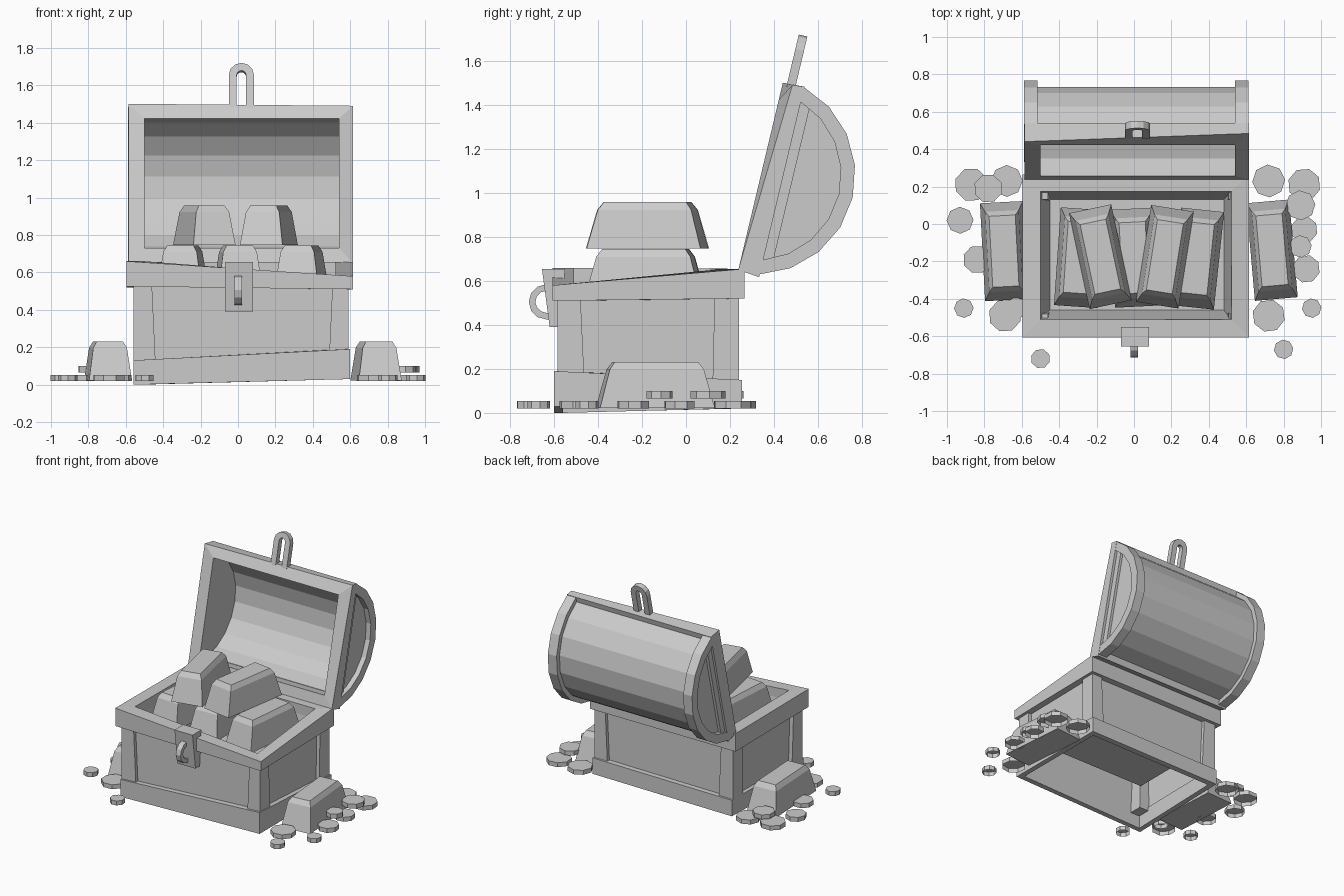
import bpy
import bmesh
import math
from mathutils import Matrix, Vector

cube = bpy.data.objects.get("Cube")
if cube:
    bpy.data.objects.remove(cube, do_unlink=True)

grey = bpy.data.materials.new("plain grey")
grey.use_nodes = True
colour = (0.6, 0.6, 0.6, 1)
grey.diffuse_color = colour
grey.node_tree.nodes["Principled BSDF"].inputs["Base Color"].default_value = colour


def loft(name, rings, closed=False, cap_start=True, cap_end=True):
    """Skin a series of equal point loops into a flat shaded object."""
    bm = bmesh.new()
    loops = [[bm.verts.new(p) for p in ring] for ring in rings]
    pairs = list(zip(loops, loops[1:]))
    if closed:
        pairs.append((loops[-1], loops[0]))
    for a, b in pairs:
        for i in range(len(a)):
            j = (i + 1) % len(a)
            bm.faces.new((a[i], a[j], b[j], b[i]))
    if not closed and cap_start:
        bm.faces.new(loops[0])
    if not closed and cap_end:
        bm.faces.new(loops[-1])
    bmesh.ops.recalc_face_normals(bm, faces=bm.faces)
    mesh = bpy.data.meshes.new(name)
    bm.to_mesh(mesh)
    bm.free()
    mesh.materials.append(grey)
    obj = bpy.data.objects.new(name, mesh)
    bpy.context.collection.objects.link(obj)
    return obj


def rect(x0, x1, y0, y1, z):
    """Rectangle loop: front left edge first; z may hold one height per corner."""
    heights = z if isinstance(z, tuple) else (z,) * 4
    corners = ((x0, y0), (x1, y0), (x1, y1), (x0, y1))
    return [Vector((x, y, h)) for (x, y), h in zip(corners, heights)]


def frame(name, outer, inner, low, high):
    """Rectangular hollow frame."""
    return loft(name, [rect(*outer, low), rect(*outer, high),
                       rect(*inner, high), rect(*inner, low)], closed=True)


# Chest body: uneven base, walls, corner posts and sloping rim
frame("base_band", (-.56, .6, -.6, .255), (-.52, .56, -.56, .21),
      (0, .03, .03, .02), (.13, .19, .15, .14))
loft("walls", [rect(-.53, .565, -.56, .215, .08),
               rect(-.53, .565, -.56, .215, .56)], cap_start=False, cap_end=False)
for side, outer_x, inner_x, shift in (("left", .592, .505, -.02), ("right", -.56, -.46, .02)):
    for end, outer_y, inner_y, slide in (("front", -.585, -.48, .02), ("back", .24, .13, -.01)):
        # Legs widen inwards towards the base
        loft(side + "_" + end + "_post",
             [rect(outer_x, inner_x + shift, outer_y, inner_y + slide, .1),
              rect(outer_x, inner_x, outer_y, inner_y, .53)])
frame("rim", (-.597, .615, -.607, .265), (-.5, .52, -.51, .175),
      (.525, .51, .52, .52), (.66, .58, .655, .655))
loft("inner_tub", [rect(-.45, .48, -.46, .13, .28), rect(-.5, .52, -.51, .175, .58)],
     cap_end=False)

# Lid coordinates: u runs up the open face, n runs out of its back
TILT = math.atan2(.2, .84)


def lid(x, u, n):
    s, c = math.sin(TILT), math.cos(TILT)
    return Vector((x, .24 + s * u + c * n, .66 + c * u - s * n))


def arc(radius, segments=8):
    """Points of the lid curve that lie behind the lid frame."""
    start = math.asin(.12 / radius)
    for i in range(segments + 1):
        a = start + (math.pi - 2 * start) * i / segments
        yield .43 - radius * math.cos(a), radius * math.sin(a) - .025


def shell(name, outer, inner, x0, x1):
    """Curved strip of lid between two radii."""
    rings = [[lid(x0, *p), lid(x1, *p), lid(x1, *q), lid(x0, *q)]
             for p, q in zip(arc(outer), arc(inner))]
    return loft(name, rings)


def cap(name, radius, x0, x1):
    """D shaped end board of the lid."""
    return loft(name, [[lid(x, *p) for p in arc(radius)] for x in (x0, x1)])


def lid_rect(x0, x1, u0, u1, n, skew=0):
    return [lid(x0, u0, n), lid(x1, u0, n), lid(x1, u1, n + skew), lid(x0, u1, n)]


shell("lid_barrel", .42, .375, -.53, .555)
shell("left_lid_hoop", .455, .39, .54, .613)
shell("right_lid_hoop", .455, .39, -.588, -.515)
cap("left_lid_end", .41, .54, .575)
cap("right_lid_end", .41, -.55, -.502)
loft("lid_frame", [lid_rect(-.585, .615, -.02, .87, .1),
                   lid_rect(-.585, .615, -.01, .865, 0, .045),
                   lid_rect(-.5, .54, .072, .785, 0),
                   lid_rect(-.5, .54, .072, .785, .1)], closed=True)
for name, x0, x1 in (("left_lid_strip", .57, .595), ("right_lid_strip", -.57, -.545)):
    loft(name, [lid_rect(x0, x1, .05, .81, n) for n in (.09, .145)])


# Hasp and staple are flat loops made of straight legs and a rounded end
def staple(name, place, half_out, half_in, length, steps=6):
    def outline(r):
        centre = length - half_out
        curve = [(r * math.cos(math.pi * i / steps), centre + r * math.sin(math.pi * i / steps))
                 for i in range(steps + 1)]
        return [(r, 0)] + curve + [(-r, 0)]
    rings = [[place(*p, 0), place(*q, 0), place(*q, 1), place(*p, 1)]
             for p, q in zip(outline(half_out), outline(half_in))]
    return loft(name, rings)


staple("lid_hasp", lambda a, b, t: lid(.018 + a, .85 + b, .02 + .04 * t), .067, .025, .245)
loft("lock_plate", [rect(-.07, .08, -.62, -.57, .39), rect(-.07, .08, -.655, -.55, .655)])
staple("lock_loop", lambda a, b, t: Vector((-.018 + .04 * t, -.62 - b, .505 + a)),
       .08, .05, .095)


# Gold bars: tapered with a bevelled top
def bar(name, x, y, z, degrees):
    sections = ((.115, .262, 0), (.09, .215, .175), (.07, .19, .21))
    obj = loft(name, [rect(-w, w, -d, d, h) for w, d, h in sections])
    obj.data.transform(Matrix.Translation((x, y, z)) @ Matrix.Rotation(math.radians(degrees), 4, "Z"))


bar("upper_right_bar", -.18, -.175, .748, 12)
bar("upper_left_bar", .165, -.175, .748, -9)
bar("lower_right_bar", -.295, -.18, .535, -4)
bar("lower_middle_bar", 0, -.18, .535, 3)
bar("lower_left_bar", .34, -.185, .535, -6)
bar("right_floor_bar", -.695, -.145, .022, 3)
bar("left_floor_bar", .738, -.14, .022, 5)


# Loose coins: x, y, radius and whether the coin lies on another
coins = [
    (-.87, .21, .09, 0), (-.68, .23, .085, 0), (-.78, .19, .077, 1),
    (-.93, .02, .072, 0), (-.84, -.19, .075, 0), (-.91, -.45, .052, 0),
    (-.69, -.49, .088, 0), (-.63, -.45, .06, 0), (-.5, -.72, .052, 0),
    (.72, .23, .088, 0), (.91, .21, .088, 0), (.89, .1, .08, 1),
    (.91, -.03, .072, 0), (.89, -.12, .06, 1), (.92, -.24, .075, 0),
    (.95, -.45, .052, 0), (.72, -.49, .088, 0), (.8, -.67, .052, 0),
]
for number, (x, y, radius, raised) in enumerate(coins, 1):
    z = .066 if raised else .02
    turn = number * .4
    rings = [[Vector((x + radius * math.cos(turn + k * math.pi / 4),
                      y + radius * math.sin(turn + k * math.pi / 4), h))
              for k in range(8)] for h in (z, z + .033)]
    loft("coin_" + str(number), rings, cap_start=False)
